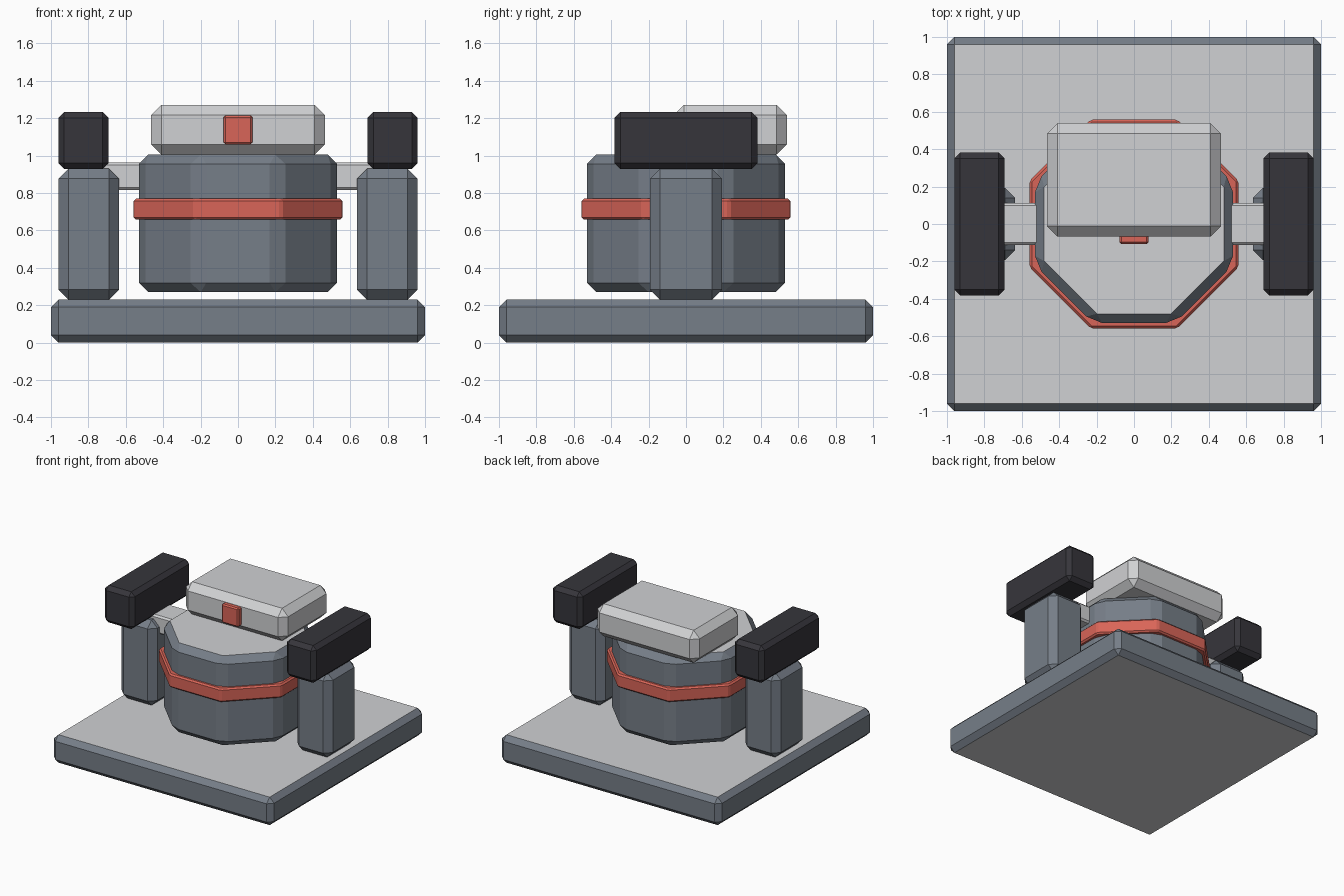
import bpy, bmesh, math

if "Cube" in bpy.data.objects:
    bpy.data.objects.remove(bpy.data.objects["Cube"])


def material(name, rgb):
    def lin(c):
        c /= 255
        return c / 12.92 if c <= 0.04045 else ((c + 0.055) / 1.055) ** 2.4
    m = bpy.data.materials.new(name)
    m.diffuse_color = (*[lin(c) for c in rgb], 1)
    m.use_nodes = True
    m.node_tree.nodes["Principled BSDF"].inputs["Base Color"].default_value = m.diffuse_color
    return m


LIGHT = material("light grey", (208, 209, 211))
STEEL = material("steel grey", (118, 126, 136))
BLACK = material("near black", (54, 53, 59))
RED = material("warm red", (217, 101, 88))


def finish(bm, name, mats, bevel, light_caps=False):
    """Chamfer every edge, optionally colour the level faces, make the object."""
    bmesh.ops.bevel(bm, geom=bm.edges[:], offset=bevel, segments=1,
                    affect='EDGES', clamp_overlap=True)
    bmesh.ops.recalc_face_normals(bm, faces=bm.faces[:])
    if light_caps:
        for f in bm.faces:
            f.material_index = int(abs(f.normal.z) > 0.99)
    mesh = bpy.data.meshes.new(name)
    bm.to_mesh(mesh)
    bm.free()
    for m in mats:
        mesh.materials.append(m)
    ob = bpy.data.objects.new(name, mesh)
    bpy.context.collection.objects.link(ob)
    return ob


def box(name, x, y, z, bevel, mats, light_caps=False):
    """Chamfered box from (min, max) ranges."""
    bm = bmesh.new()
    bmesh.ops.create_cube(bm, size=1)
    for v in bm.verts:
        v.co = [(r[0] + r[1]) / 2 + c * (r[1] - r[0]) for r, c in zip((x, y, z), v.co)]
    return finish(bm, name, mats, bevel, light_caps)


def octagon(name, apothem, z, bevel, mats, light_caps=False):
    """Chamfered eight-sided drum with flats facing the axes."""
    bm = bmesh.new()
    r = apothem / math.cos(math.pi / 8)
    ring = [bm.verts.new((r * math.cos(a), r * math.sin(a), z[0]))
            for a in [(i + 0.5) * math.pi / 4 for i in range(8)]]
    base = bm.faces.new(ring)
    top = bmesh.ops.extrude_face_region(bm, geom=[base])["geom"]
    for v in top:
        if isinstance(v, bmesh.types.BMVert):
            v.co.z = z[1]
    return finish(bm, name, mats, bevel, light_caps)


# Base slab and central drum, with light level faces
box("base", (-1, 1), (-1, 1), (0, 0.23), 0.04, [STEEL, LIGHT], True)
octagon("drum", 0.53, (0.27, 1.005), 0.05, [STEEL, LIGHT], True)

# Red band round the drum
octagon("band", 0.558, (0.658, 0.77), 0.012, [RED])

# Head block and its front button
box("head", (-0.464, 0.464), (-0.067, 0.54), (1.005, 1.272), 0.055, [LIGHT])
box("button", (-0.077, 0.077), (-0.107, 0), (1.06, 1.215), 0.01, [RED])

# Side posts, arms joining them to the drum, and the dark blocks on top
for side, s in (("left", -1), ("right", 1)):
    def span(a, b):
        return tuple(sorted((s * a, s * b)))
    box(side + "_post", span(0.636, 0.96), (-0.192, 0.192), (0.23, 0.93), 0.053, [STEEL])
    box(side + "_arm", span(0.47, 0.76), (-0.112, 0.112), (0.815, 0.963), 0.014, [LIGHT])
    box(side + "_block", span(0.692, 0.961), (-0.383, 0.383), (0.928, 1.234), 0.032, [BLACK])
